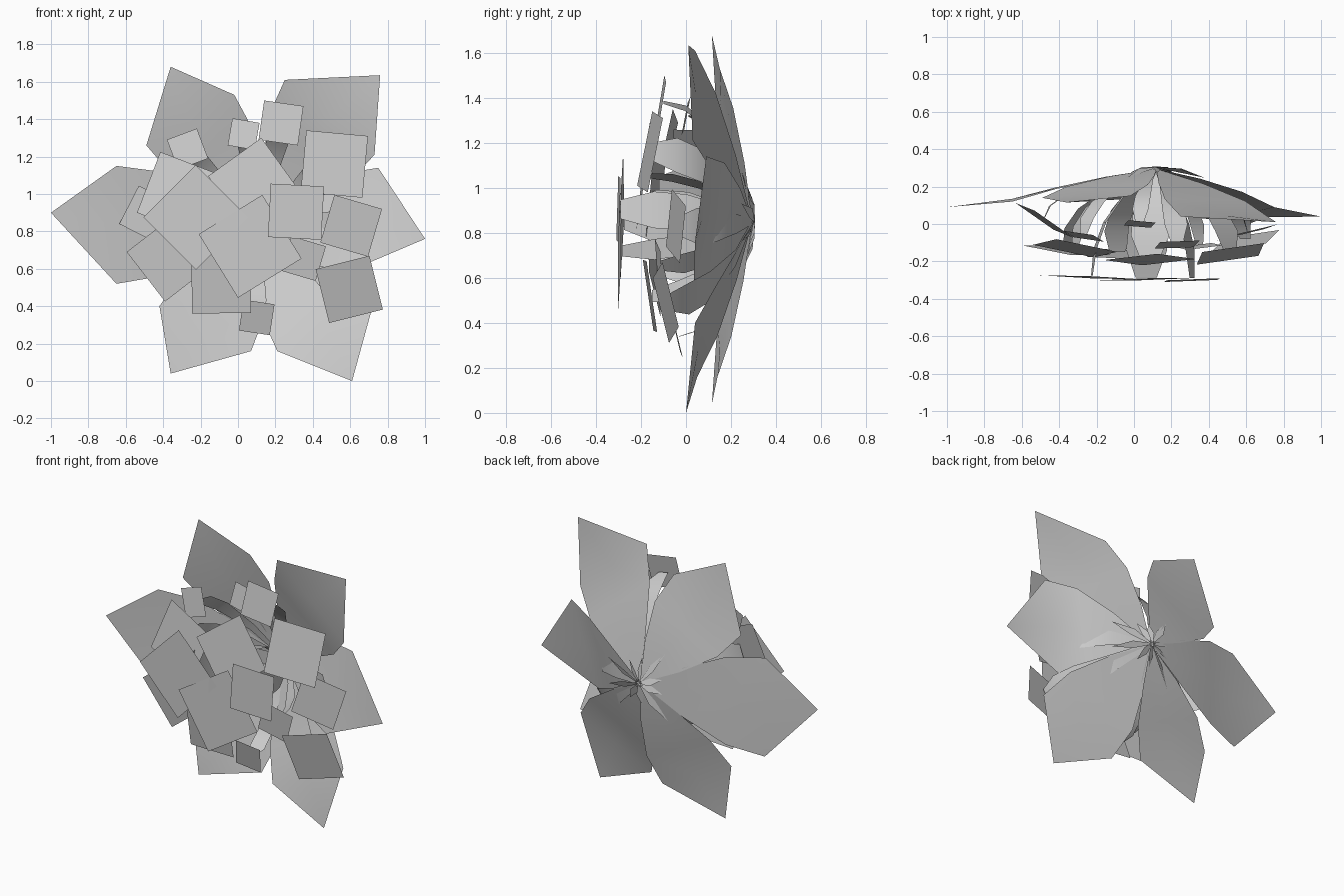
import bpy, math
from mathutils import Vector

if "Cube" in bpy.data.objects:
    bpy.data.objects.remove(bpy.data.objects["Cube"])

ROOT = Vector((0.12, 0.295, 0.85))


def make(name, verts, faces):
    me = bpy.data.meshes.new(name)
    me.from_pydata([tuple(v) for v in verts], [], faces)
    ob = bpy.data.objects.new(name, me)
    bpy.context.collection.objects.link(ob)
    for p in me.polygons:
        p.use_smooth = True
    return ob


def outer_leaf(name, left, tip, right):
    """Broad leaf that narrows, with bulging edges, to the shared root."""
    left, tip, right = Vector(left), Vector(tip), Vector(right)
    mid = (left + right) / 2

    def edge(side, t, bulge):
        out = (side - mid).normalized()
        return ROOT.lerp(side, t) + out * bulge + Vector((0, 0.015, 0))

    rib = [ROOT.lerp(mid, t) + Vector((0, 0.015, 0)) for t in (0.35, 0.7)]
    verts = [ROOT,
             edge(left, 0.35, 0.045), rib[0], edge(right, 0.35, 0.045),
             edge(left, 0.7, 0.06), rib[1], edge(right, 0.7, 0.06),
             left, mid + Vector((0, 0.01, 0)), right, tip]
    make(name, verts, [(0, 2, 1), (0, 3, 2), (1, 2, 5, 4), (2, 3, 6, 5),
                       (4, 5, 8, 7), (5, 6, 9, 8), (7, 8, 10), (8, 9, 10)])


def inner_leaf(name, cx, cz, hx, hz, y, tx, tz):
    """Flat square leaf on a curved tapering neck that runs back to the root.
    (hx, hz) is half a diagonal; tx, tz are the depth slopes."""
    def at(dx, dz):
        return Vector((cx + dx, y + tx * dx + tz * dz, cz + dz))
    c = [at(hx, hz), at(hz, -hx), at(-hx, -hz), at(-hz, hx)]
    make(name, c, [(3, 2, 1, 0)])
    # neck: bowl-shaped, leaving the root sideways, then turning forward
    end = at(0, 0) + Vector((0, 0.01, 0))
    d = end - ROOT
    flat = Vector((d.x, 0, d.z))
    side = Vector((-d.z, 0, d.x)).normalized()
    size = math.hypot(hx, hz)
    verts = []
    for out, fwd, w in ((0, 0, .06), (.45, .2, .22), (.8, .5, .4),
                        (.95, .75, .42), (1, 1, .22)):
        p = ROOT + flat * out + Vector((0, d.y * fwd, 0))
        verts += [p - side * w * size, p + side * w * size]
    make(name + "_neck", verts,
         [(i, i + 1, i + 3, i + 2) for i in range(0, 8, 2)])


# six broad outer leaves: left corner, tip, right corner
outer = [
    ((-.65, .13, .52), (-1.0, .09, .90), (-.65, .12, 1.15)),
    ((-.49, .14, 1.26), (-.36, .115, 1.68), (-.02, .15, 1.53)),
    ((.25, .04, 1.61), (.76, .01, 1.635), (.73, .03, 1.21)),
    ((.75, .09, 1.14), (1.0, .04, .76), (.60, .035, .59)),
    ((.72, .04, .40), (.61, 0, 0), (.21, .05, .16)),
    ((.07, .14, .16), (-.36, .115, .04), (-.42, .14, .40)),
]
for n, pts in enumerate(outer):
    outer_leaf(f"outer_leaf_{n + 1}", *pts)

# layered square leaves in front
inner = [
    (-.27, 1.24, .05, .11, -.065, -.2, .15),
    (.03, 1.32, -.06, .085, 0, -.05, .2),
    (.23, 1.38, -.09, .12, -.11, .06, .16),
    (.515, 1.16, -.15, .18, -.16, .16, .19),
    (.085, 1.055, .04, .245, -.19, .03, .12),
    (-.315, 1.0, -.10, .225, -.13, -.15, .15),
    (-.225, .875, 0, .28, -.285, -.04, .02),
    (.065, .72, .065, .275, -.295, .03, .02),
    (.31, .905, -.135, .15, -.3, .04, .03),
    (.595, .49, .108, .18, -.09, .2, -.2),
    (.10, .34, -.07, .095, -.04, .03, -.25),
    (-.09, .52, -.16, .155, -.16, -.05, -.15),
    (-.36, .66, .03, .235, -.14, -.12, -.1),
    (-.48, .89, -.05, .155, .02, -.64, .12),
    (.605, .83, -.09, .165, -.045, .25, .03),
    (.35, .655, -.065, .12, -.12, .1, -.1),
]
for n, spec in enumerate(inner):
    inner_leaf(f"inner_leaf_{n + 1}", *spec)

# narrow stem blades gathered behind the root
for n in range(10):
    a = n * math.tau / 10 + 0.3
    r = 0.27 if n % 3 == 0 else 0.15
    d = Vector((math.cos(a), 0, math.sin(a)))
    s = Vector((-d.z, 0.4, d.x)) * 0.02
    p = ROOT + Vector((0, 0.012, 0))
    q = p + d * r * 0.5 - Vector((0, 0.07 * r, 0))
    make(f"stem_blade_{n + 1}",
         [p - d * 0.03, q - s, p + d * r - Vector((0, 0.22 * r, 0)), q + s],
         [(0, 1, 2, 3)])
